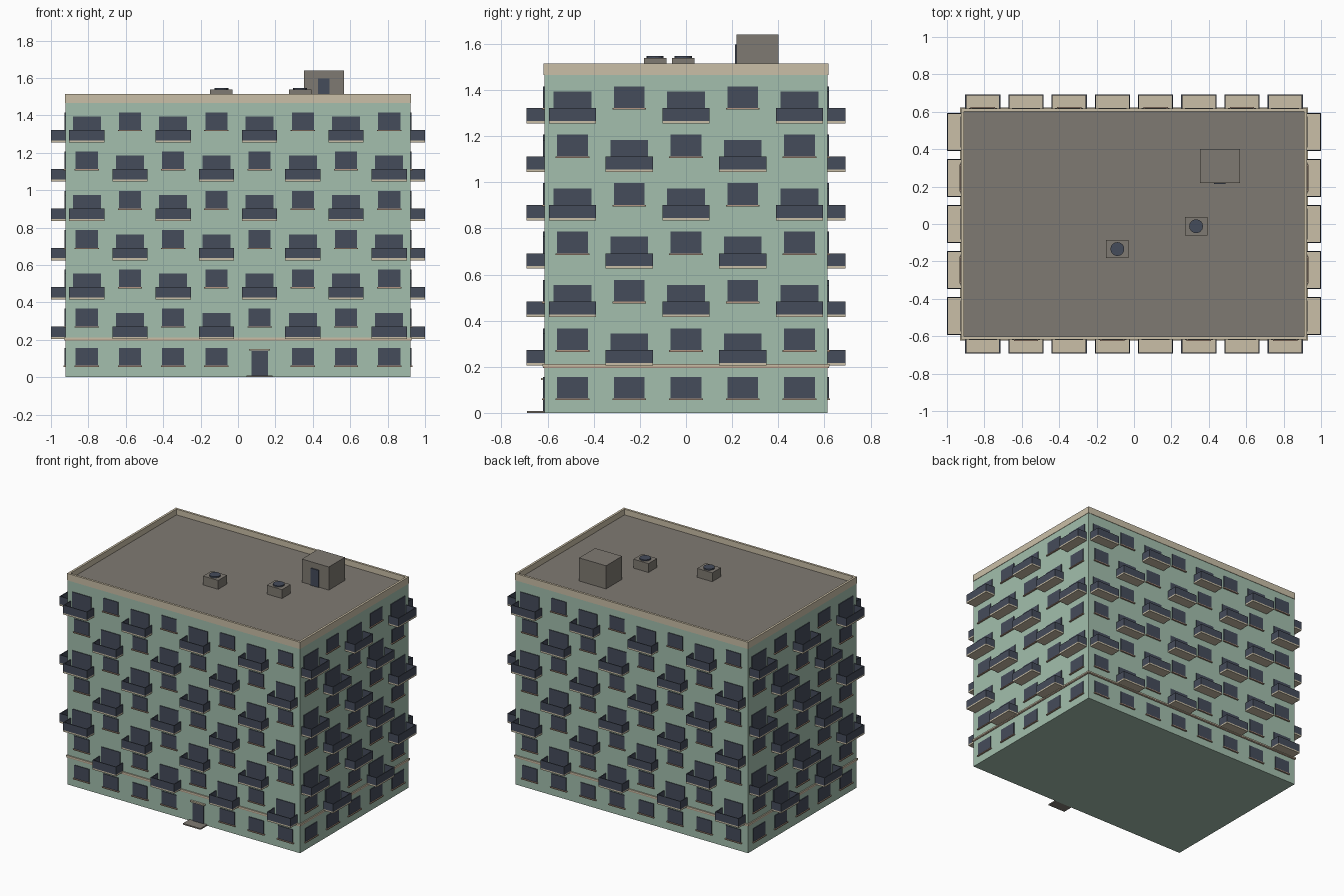
import bpy, bmesh, math
from mathutils import Matrix, Vector

if "Cube" in bpy.data.objects:
    bpy.data.objects.remove(bpy.data.objects["Cube"])


def srgb(r, g, b):
    f = lambda c: ((c / 255 + 0.055) / 1.055) ** 2.4 if c > 10 else c / 3294
    return (f(r), f(g), f(b), 1)


def material(name, rgb):
    m = bpy.data.materials.new(name)
    m.diffuse_color = srgb(*rgb)
    m.use_nodes = True
    m.node_tree.nodes["Principled BSDF"].inputs["Base Color"].default_value = m.diffuse_color
    return m


GREEN = material("green wall", (163, 191, 173))
TAN = material("tan trim", (202, 191, 167))
CLAY = material("clay sill", (178, 150, 130))
SLATE = material("slate glass and rail", (69, 76, 91))
GREY = material("grey roof", (127, 122, 114))


def box(bm, x, y, z):
    """Add a box spanning the given (min, max) ranges."""
    c = [(a[0] + a[1]) / 2 for a in (x, y, z)]
    s = [a[1] - a[0] for a in (x, y, z)]
    bmesh.ops.create_cube(bm, size=1, matrix=Matrix.Translation(Vector(c)) @ Matrix.Diagonal((*s, 1)))


def finish(bm, name, mat, angle=0):
    me = bpy.data.meshes.new(name)
    bm.to_mesh(me)
    bm.free()
    me.materials.append(mat)
    ob = bpy.data.objects.new(name, me)
    ob.rotation_euler.z = angle
    bpy.context.collection.objects.link(ob)
    return ob


def part(name, mat, *boxes):
    bm = bmesh.new()
    for b in boxes:
        box(bm, *b)
    return finish(bm, name, mat)


def ring(name, mat, hx, hy, t, z0, z1):
    """Rectangular frame of thickness t around the building."""
    return part(name, mat,
                ((-hx, hx), (-hy, -hy + t), (z0, z1)), ((-hx, hx), (hy - t, hy), (z0, z1)),
                ((-hx, -hx + t), (-hy + t, hy - t), (z0, z1)), ((hx - t, hx), (-hy + t, hy - t), (z0, z1)))


HX, HY, FLOOR = 0.922, 0.614, 0.21
DOOR_X = 0.1155

# main shell
part("walls", GREEN, ((-HX, HX), (-HY, HY), (0, 1.466)))
part("roof_deck", GREY, ((-0.912, 0.912), (-0.604, 0.604), (1.466, 1.474)))
ring("parapet", TAN, 0.925, 0.617, 0.016, 1.466, 1.515)
ring("belt_course", TAN, 0.93, 0.622, 0.02, 0.201, 0.212)
ring("belt_course_lower", CLAY, 0.927, 0.619, 0.02, 0.195, 0.201)


def facade(name, angle, d, cols, pitch, win, door, bal, out, skip=None):
    """One side, built facing -y at distance d and turned into place."""
    glass, sills, slabs, rails = (bmesh.new() for _ in range(4))
    for k in range(7):
        for i in range(cols):
            u = (i - (cols - 1) / 2) * pitch
            z = k * FLOOR
            if k == 0 and i == skip:
                continue
            if k and (k + i) % 2 == 0:
                # balcony with glazed door, slab and three rail panels
                y, h, t = -out, bal / 2, 0.006
                box(glass, (u - door / 2, u + door / 2), (-d - 0.005, -d), (z + 0.005, z + 0.134))
                box(slabs, (u - h, u + h), (y, -d), (z - 0.005, z + 0.006))
                rz = (z + 0.006, z + 0.062)
                box(rails, (u - h, u + h), (y, y + t), rz)
                for a in (u - h, u + h - t):
                    box(rails, (a, a + t), (y + t, -d), rz)
            else:
                # plain window with sill
                w = win / 2
                box(glass, (u - w, u + w), (-d - 0.005, -d), (z + 0.062, z + 0.156))
                box(sills, (u - w - 0.006, u + w + 0.006), (-d - 0.011, -d), (z + 0.055, z + 0.062))
    finish(glass, name + "_windows", SLATE, angle)
    finish(sills, name + "_sills", CLAY, angle)
    finish(slabs, name + "_balcony_slabs", TAN, angle)
    finish(rails, name + "_balcony_rails", SLATE, angle)


long_side = (HY, 8, 0.231, 0.118, 0.15, 0.188, 0.692)
short_side = (HX, 5, 0.246, 0.134, 0.164, 0.205, 1.0)
facade("front", 0, *long_side, skip=4)
facade("right", math.pi / 2, *short_side)
facade("back", math.pi, *long_side)
facade("left", -math.pi / 2, *short_side)

# entrance
part("entrance_door", SLATE, ((DOOR_X - 0.044, DOOR_X + 0.044), (-HY - 0.006, -HY), (0.008, 0.142)))
part("entrance_lintel", TAN, ((DOOR_X - 0.056, DOOR_X + 0.056), (-HY - 0.014, -HY), (0.142, 0.152)))
part("entrance_step", GREY, ((DOOR_X - 0.07, DOOR_X + 0.07), (-0.69, -HY), (0, 0.009)))

# roof stair hut
part("stair_hut", GREY, ((0.353, 0.567), (0.22, 0.402), (1.47, 1.64)))
part("stair_hut_door", SLATE, ((0.427, 0.488), (0.213, 0.22), (1.474, 1.597)))

# roof vents with round fan caps
for n, (x, y) in enumerate([(-0.089, -0.134), (0.332, -0.012)], 1):
    part(f"vent_box_{n}", GREY, ((x - 0.06, x + 0.06), (y - 0.049, y + 0.049), (1.47, 1.538)))
    bm = bmesh.new()
    bmesh.ops.create_cone(bm, cap_ends=True, segments=16, radius1=0.037, radius2=0.037, depth=0.009,
                          matrix=Matrix.Translation((x, y, 1.5425)))
    finish(bm, f"vent_fan_{n}", SLATE)
